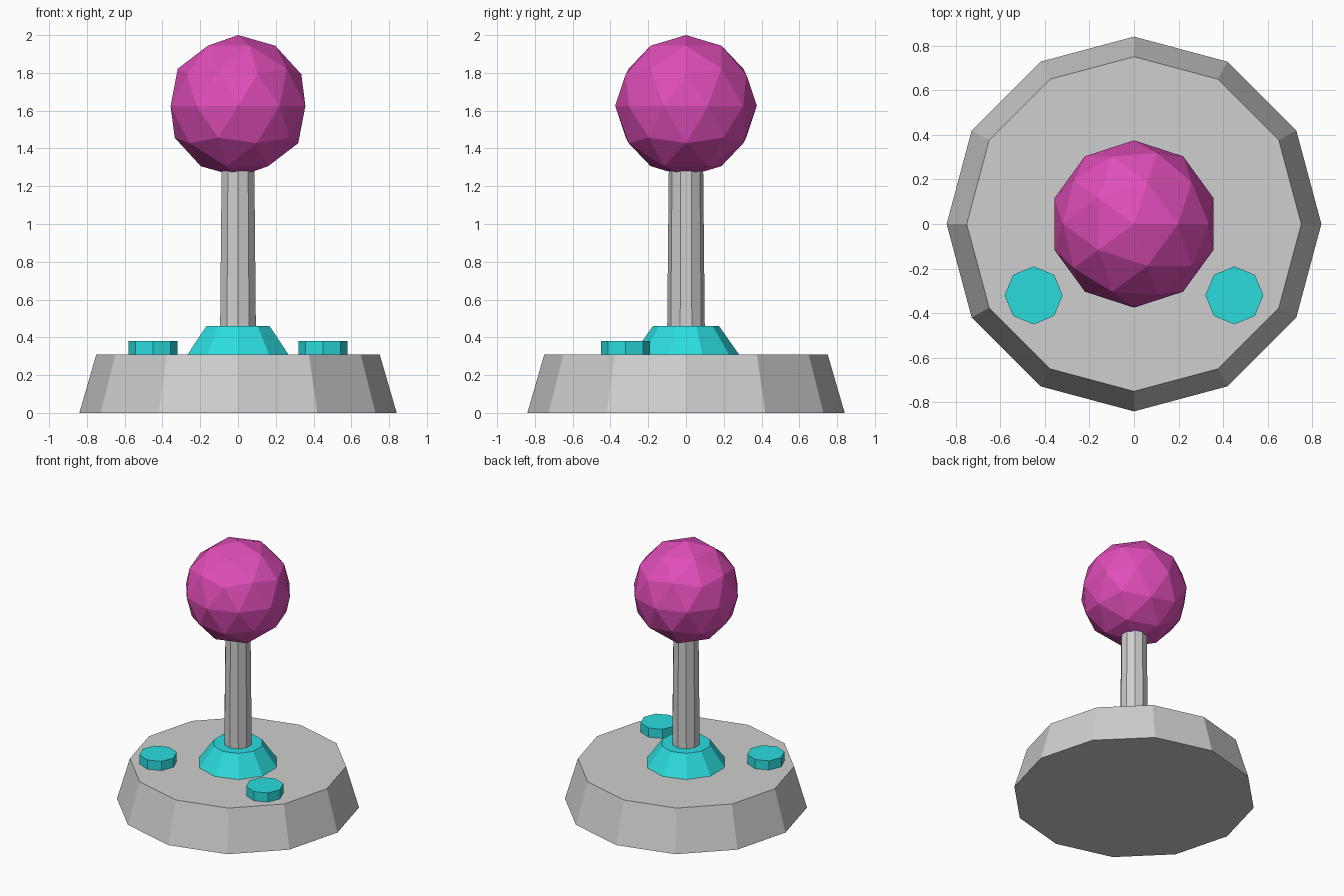
import bpy

cube = bpy.data.objects.get("Cube")
if cube:
    bpy.data.objects.remove(cube, do_unlink=True)


def material(name, colour):
    mat = bpy.data.materials.new(name)
    mat.use_nodes = True
    rgba = (*colour, 1.0)
    mat.diffuse_color = rgba
    mat.node_tree.nodes["Principled BSDF"].inputs["Base Color"].default_value = rgba
    return mat


grey = material("light grey", (0.62, 0.62, 0.62))
teal = material("teal", (0.025, 0.72, 0.74))
pink = material("magenta", (0.74, 0.075, 0.48))


def frustum(name, mat, sides, r_low, r_high, z_low, z_high, x=0.0, y=0.0):
    """Flat-sided tapered cylinder standing between two heights."""
    bpy.ops.mesh.primitive_cone_add(
        vertices=sides, radius1=r_low, radius2=r_high, depth=z_high - z_low,
        location=(x, y, (z_low + z_high) / 2))
    obj = bpy.context.object
    obj.name = name
    obj.data.materials.append(mat)
    return obj


# Heavy tapered base
frustum("base", grey, 12, 0.84, 0.75, 0.0, 0.31)

# Collar and shaft
frustum("collar", teal, 10, 0.28, 0.175, 0.31, 0.46)
frustum("shaft", grey, 10, 0.10, 0.09, 0.40, 1.40)

# Pair of push buttons
for side, x in (("left", 0.45), ("right", -0.45)):
    frustum(side + "_button", teal, 8, 0.13, 0.13, 0.31, 0.38, x, -0.32)

# Faceted ball grip
bpy.ops.mesh.primitive_ico_sphere_add(subdivisions=2, radius=0.375, location=(0, 0, 1.625))
ball = bpy.context.object
ball.name = "ball_grip"
ball.data.materials.append(pink)
